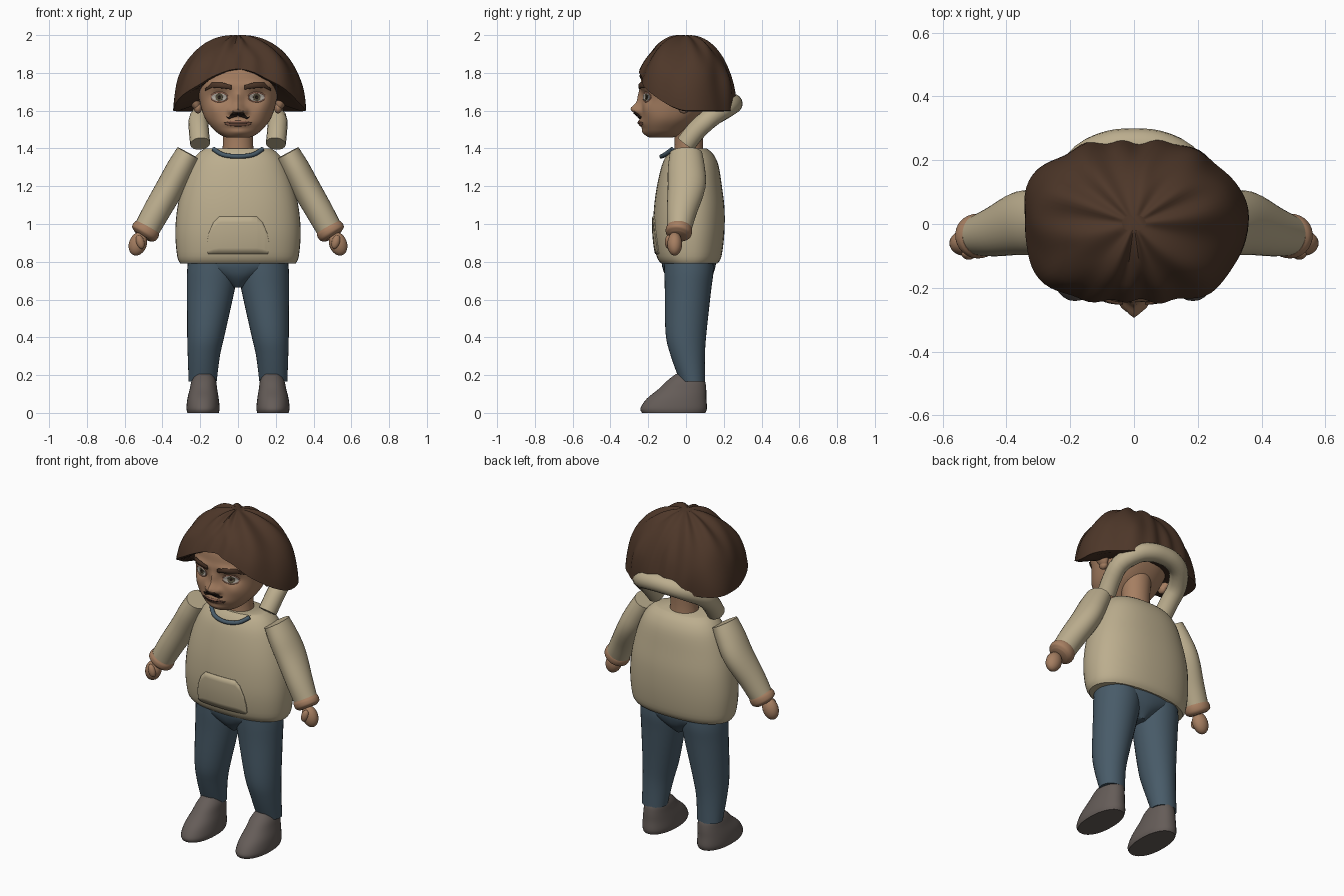
import bpy, bmesh, math
from mathutils import Vector, noise
from mathutils.bvhtree import BVHTree

if "Cube" in bpy.data.objects:
    bpy.data.objects.remove(bpy.data.objects["Cube"])


def material(name, rgb):
    m = bpy.data.materials.new(name)
    m.diffuse_color = (*rgb, 1)
    m.use_nodes = True
    m.node_tree.nodes["Principled BSDF"].inputs["Base Color"].default_value = m.diffuse_color
    return m


CLOTH = material("sand cloth", (0.50, 0.42, 0.27))
DENIM = material("blue denim", (0.065, 0.105, 0.14))
SKIN = material("skin", (0.38, 0.21, 0.12))
HAIR = material("brown hair", (0.075, 0.038, 0.022))
SHOE = material("grey shoe", (0.13, 0.108, 0.098))
BLACK = material("dark whisker", (0.018, 0.01, 0.007))
EYE = material("eye white", (0.42, 0.38, 0.33))
IRIS = material("iris", (0.09, 0.075, 0.045))
LIP = material("lip", (0.27, 0.125, 0.08))


def make(name, verts, faces, mat):
    me = bpy.data.meshes.new(name)
    me.from_pydata(verts, [], faces)
    bm = bmesh.new()
    bm.from_mesh(me)
    bmesh.ops.recalc_face_normals(bm, faces=bm.faces)
    bm.to_mesh(me)
    bm.free()
    me.materials.append(mat)
    ob = bpy.data.objects.new(name, me)
    bpy.context.collection.objects.link(ob)
    return ob


def skin_rings(name, rings, mat):
    n, verts = len(rings[0]), [v for r in rings for v in r]
    faces = [(i * n + j, i * n + (j + 1) % n, (i + 1) * n + (j + 1) % n, (i + 1) * n + j)
             for i in range(len(rings) - 1) for j in range(n)]
    faces += [tuple(range(n)), tuple(range(len(verts) - n, len(verts)))]
    return make(name, verts, faces, mat)


def spline(rows, k):
    out = []
    for i in range(len(rows) - 1):
        a, b, c, d = (rows[max(0, min(len(rows) - 1, i + o))] for o in (-1, 0, 1, 2))
        for s in range(k):
            t = s / k
            out.append([0.5 * (2 * q + (r - p) * t + (2 * p - 5 * q + 4 * r - w) * t * t
                               + (3 * q - p - 3 * r + w) * t ** 3) for p, q, r, w in zip(a, b, c, d)])
    return out + [list(rows[-1])]


def loft(name, rows, mat, n=32, power=2.0, flat=True, sub=4, tweak=None):
    """Rows are x, y, z and two radii; sections are level or follow the path."""
    rows, rings = spline(rows, sub), []
    pts = [Vector(r[:3]) for r in rows]
    for i, r in enumerate(rows):
        t = Vector((0, 0, 1)) if flat else (pts[min(i + 1, len(pts) - 1)] - pts[max(i - 1, 0)]).normalized()
        side = t.cross(Vector((0, 1, 0))).normalized()
        other = side.cross(t)
        ring = []
        for j in range(n):
            c, s = math.cos(math.tau * j / n), math.sin(math.tau * j / n)
            c, s = (math.copysign(abs(q) ** (2 / power), q) for q in (c, s))
            p = pts[i] + side * c * r[3] + other * s * r[4]
            ring.append(tweak(p) if tweak else p)
        rings.append(ring)
    return skin_rings(name, rings, mat)


def ball(name, loc, radii, mat, tilt=0):
    bm = bmesh.new()
    bmesh.ops.create_uvsphere(bm, u_segments=20, v_segments=12, radius=1)
    me = bpy.data.meshes.new(name)
    bm.to_mesh(me)
    bm.free()
    me.materials.append(mat)
    ob = bpy.data.objects.new(name, me)
    ob.location, ob.scale, ob.rotation_euler = loc, radii, (0, tilt, 0)
    bpy.context.collection.objects.link(ob)
    return ob


def patch(name, target, rows, mat, off=0.004, cols=6, sub=6):
    """Plate laid on the front of a part; rows are x, low z, high z."""
    tree = BVHTree.FromPolygons([v.co for v in target.data.vertices],
                                [tuple(p.vertices) for p in target.data.polygons])
    fine = [[a + (b - a) * k / sub for a, b in zip(p, q)] for p, q in zip(rows, rows[1:]) for k in range(sub)]
    fine.append(rows[-1])
    verts = []
    for x, lo, hi in fine:
        for c in range(cols + 1):
            z = lo + (hi - lo) * c / cols
            hit = tree.ray_cast(Vector((x, -1, z)), Vector((0, 1, 0)))[0]
            verts.append((x, (hit.y if hit else -0.2) - off, z))
    w = cols + 1
    faces = [(i * w + j, (i + 1) * w + j, (i + 1) * w + j + 1, i * w + j + 1)
             for i in range(len(fine) - 1) for j in range(cols)]
    ob = make(name, verts, faces, mat)
    # all plates face forward
    if sum(p.normal.y for p in ob.data.polygons) > 0:
        ob.data.flip_normals()
    mod = ob.modifiers.new("thickness", "SOLIDIFY")
    mod.thickness, mod.offset = 0.008, -1
    return ob


def oval(x, z, rx, rz, n=12):
    return [(x - rx * math.cos(math.pi * i / n), z - rz * math.sin(math.pi * i / n) - 1e-4,
             z + rz * math.sin(math.pi * i / n) + 1e-4) for i in range(n + 1)]


# Torso, pocket, neck cord, pelvis
torso = loft("hoodie_body", [
    (0, .018, .79, .305, .148), (0, .016, .83, .322, .172), (0, .015, .95, .332, .188),
    (0, .017, 1.08, .322, .187), (0, .018, 1.2, .295, .172), (0, .022, 1.31, .255, .15),
    (0, .022, 1.37, .215, .122), (0, .018, 1.4, .175, .092)], CLOTH, n=48, power=2.3)
patch("pocket", torso, [(-.165, .85, .9), (-.155, .84, .95), (-.13, .84, 1.01), (-.1, .84, 1.04), (.1, .84, 1.04),
                        (.13, .84, 1.01), (.155, .84, .95), (.165, .85, .9)], CLOTH, off=.006)
loft("neck_cord", [(-.13, -.072, 1.397, .012, .012), (-.08, -.112, 1.367, .012, .012), (0, -.13, 1.358, .012, .012),
                   (.08, -.112, 1.367, .012, .012), (.13, -.072, 1.397, .012, .012)], DENIM, n=10, flat=False)
loft("pelvis", [(0, .015, .665, .03, .07), (0, .015, .72, .13, .12), (0, .015, .77, .255, .14),
                (0, .015, .81, .262, .145)], DENIM)
loft("neck", [(0, .015, 1.36, .085, .078), (0, .015, 1.45, .08, .075), (0, .015, 1.6, .09, .085)], SKIN)

# Hood rolled behind the neck
half = [(.2, .0, 1.425), (.207, .055, 1.495), (.205, .125, 1.56), (.15, .205, 1.61), (.075, .24, 1.632)]
hood = [(-x, y, z, .053, .053) for x, y, z in half] + [(0, .247, 1.637, .053, .053)]
hood += [(x, y, z, .053, .053) for x, y, z in reversed(half)]
loft("hood", hood, CLOTH, n=16, flat=False, sub=3)

# Limbs
for s, tag in ((-1, "right"), (1, "left")):
    loft(tag + "_sleeve", [
        (s * .262, 0, 1.375, .066, .086), (s * .305, .002, 1.295, .073, .098), (s * .355, .003, 1.2, .075, .1),
        (s * .43, -.022, 1.07, .072, .08), (s * .485, -.036, .97, .068, .064)], CLOTH, flat=False)
    loft(tag + "_cuff", [
        (s * .478, -.036, .985, .068, .064), (s * .486, -.037, .97, .075, .07),
        (s * .498, -.04, .948, .072, .067), (s * .506, -.042, .935, .05, .048)], SKIN, flat=False)
    ball(tag + "_hand", (s * .53, -.06, .895), (.047, .04, .064), SKIN, s * -.35)
    ball(tag + "_thumb", (s * .518, -.092, .905), (.022, .02, .038), SKIN, s * .3)
    loft(tag + "_leg", [
        (s * .187, .035, .165, .074, .066), (s * .181, .01, .3, .085, .09), (s * .169, .0, .42, .1, .108),
        (s * .145, .01, .64, .125, .122), (s * .137, .015, .74, .133, .13), (s * .135, .015, .8, .13, .13)], DENIM)
    loft(tag + "_shoe", [
        (s * .185, -.065, 0, .083, .168), (s * .185, -.065, .025, .088, .176), (s * .185, -.05, .075, .083, .158),
        (s * .183, -.02, .125, .073, .127), (s * .181, .0, .17, .064, .1), (s * .18, .01, .205, .045, .065)],
         SHOE, power=2.2)

# Head with sculpted face: x, z, spread x, spread z, push
BUMPS = [(0, 1.607, .028, .028, .05), (.035, 1.597, .018, .018, .022), (0, 1.66, .022, .05, .022),
         (.1, 1.675, .045, .028, -.02), (0, 1.535, .06, .02, .018), (.09, 1.732, .07, .02, .012),
         (0, 1.485, .05, .022, .012), (.13, 1.61, .04, .04, .01)]


def face_shape(p):
    if p.y < -.06:
        p.y -= sum(a * math.exp(-((abs(p.x) - x) / u) ** 2 - ((p.z - z) / w) ** 2) for x, z, u, w, a in BUMPS)
    return p


head = loft("head", [
    (0, -.13, 1.458, .06, .062), (0, -.12, 1.47, .09, .088), (0, -.11, 1.5, .128, .115), (0, -.08, 1.56, .175, .158),
    (0, -.045, 1.65, .203, .19), (0, -.03, 1.75, .218, .208), (0, -.025, 1.85, .205, .19),
    (0, -.02, 1.94, .11, .1)], SKIN, n=112, power=2.25, sub=9, tweak=face_shape)

# Face details
for s, tag in ((-1, "right"), (1, "left")):
    ball(tag + "_ear", (s * .235, -.005, 1.67), (.03, .045, .078), SKIN, s * .35)
    ball(tag + "_ear_lobe", (s * .212, -.01, 1.615), (.022, .03, .03), SKIN)
    patch(tag + "_eyelid", head, oval(s * .1, 1.672, .047, .027), LIP, .003, sub=2)
    patch(tag + "_eye", head, oval(s * .1, 1.671, .041, .02), EYE, .006, sub=2)
    patch(tag + "_iris", head, oval(s * .1, 1.671, .019, .019), IRIS, .008, sub=2)
    patch(tag + "_pupil", head, oval(s * .1, 1.671, .008, .008), BLACK, .0095, sub=2)
    patch(tag + "_eyebrow", head, [(s * .035, 1.712, 1.735), (s * .08, 1.718, 1.748), (s * .14, 1.722, 1.748),
                                   (s * .175, 1.705, 1.715)], HAIR, .009)
    patch(tag + "_moustache", head, [(s * .002, 1.572, 1.585), (s * .03, 1.562, 1.584), (s * .05, 1.557, 1.566),
                                     (s * .062, 1.564, 1.568)], BLACK, .012)
patch("lips", head, oval(0, 1.532, .07, .015), LIP, .003, sub=2)
patch("mouth_line", head, oval(0, 1.535, .075, .002), BLACK, .005, sub=2)

# Mop of hair: swept over the head, arched above the face, folds run out of the crown
N, LEVELS = 96, 26
rings = []
for i in range(1, LEVELS + 3):
    u = min(i / LEVELS, 1)
    shrink, lift = {1: (.94, -.004), 2: (.58, .04)}.get(i - LEVELS, (1, 0))
    ring = []
    for j in range(N):
        f = math.tau * j / N
        sx, cy = math.sin(f), -math.cos(f)
        rim = 1.6 + .22 * max(0, -cy) ** 1.5
        drop = u ** 1.6
        z = 2.0 - (2.0 - rim) * drop
        rho = math.sqrt(max(0, 1 - (1 - (2.0 - z) / .4) ** 2.2))
        ry = .28 if cy < 0 else .258
        r = 1 / ((abs(sx) / .345) ** 2.5 + (abs(cy) / ry) ** 2.5) ** .4
        fold = noise.noise(Vector((sx * 2.6, cy * 2.6, z * 4))) * .05
        fold += .022 * math.sin(11 * f + 2.5 * math.sin(2 * f) + 3 * u)
        r *= rho * shrink * (1 + fold * min(1, 2.5 * u))
        dent = .012 * math.sin(9 * f + math.sin(3 * f)) * math.sin(math.pi * min(1, u * 1.4)) if u < .72 else 0
        ring.append(Vector((sx * r, cy * r, z + lift + dent)))
    rings.append(ring)
skin_rings("hair", rings, HAIR)

# Smooth shading with crisp edges
bpy.ops.object.select_all(action="DESELECT")
for ob in bpy.context.scene.objects:
    ob.select_set(True)
    bpy.context.view_layer.objects.active = ob
bpy.ops.object.shade_smooth_by_angle(angle=math.radians(40))
